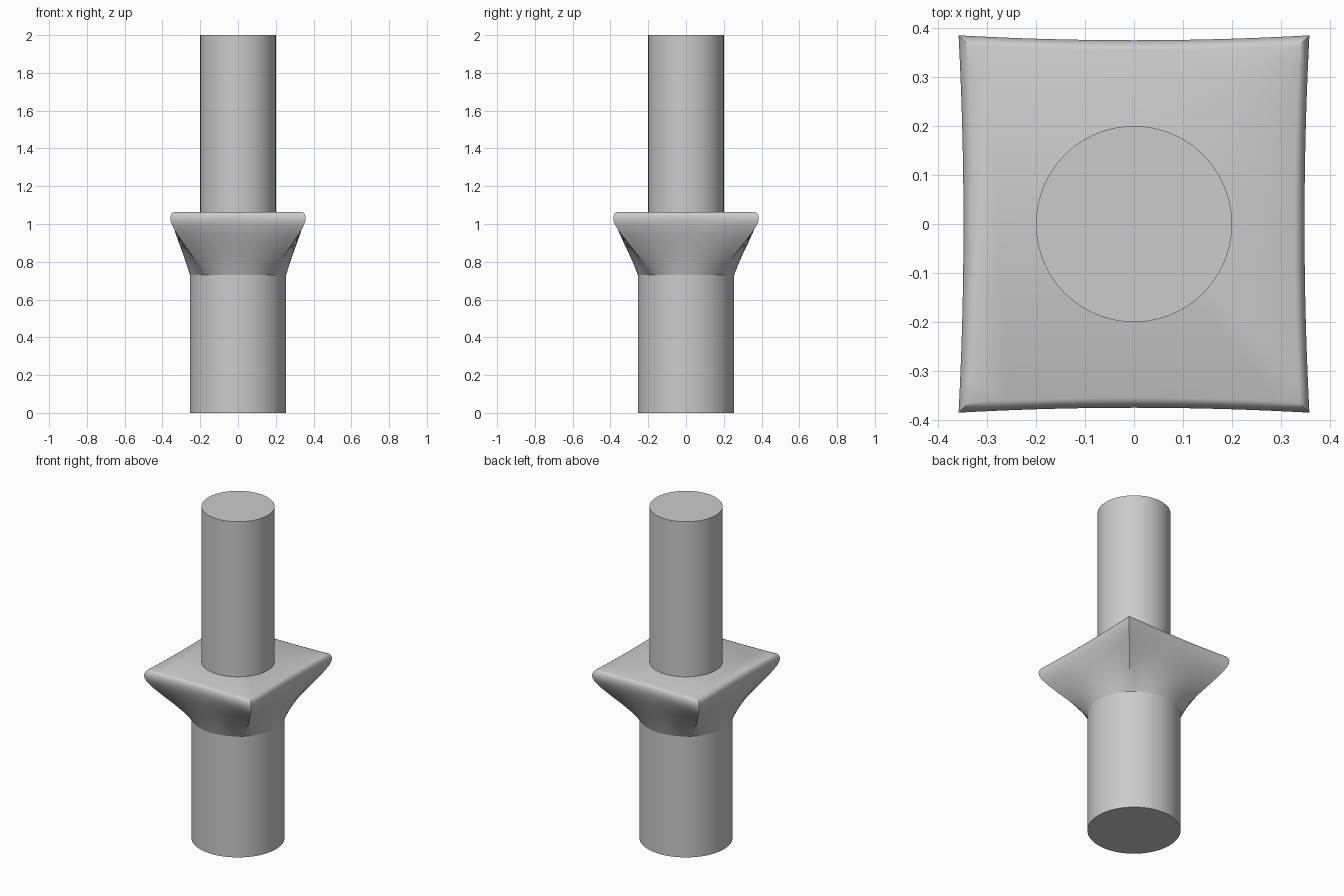
import bpy, bmesh, math

cube = bpy.data.objects.get("Cube")
if cube:
    bpy.data.objects.remove(cube)

GREY = (0.6, 0.6, 0.6, 1)
stone = bpy.data.materials.new("grey_stone")
stone.use_nodes = True
stone.diffuse_color = GREY
stone.node_tree.nodes["Principled BSDF"].inputs["Base Color"].default_value = GREY

SIDES = 96
SHAFT_R = 0.255
HALF_X, HALF_Y = 0.358, 0.385   # capital corners
DIP = 0.01                      # how far each side bows inward


def circle(radius):
    step = 2 * math.pi / SIDES
    return [(radius * math.cos(i * step), radius * math.sin(i * step)) for i in range(SIDES)]


def bowed_rectangle(inset):
    """Rectangle with concave sides, matched point by point to the circle."""
    ring = []
    for c, s in circle(1):
        m = max(abs(c), abs(s))
        u, v = c / m, s / m
        x = u * (HALF_X - inset - DIP * (1 - v * v))
        y = v * (HALF_Y - inset - DIP * (1 - u * u))
        ring.append((x, y))
    return ring


def loft(name, layers):
    """Skin a stack of (outline, height) rings and cap both ends."""
    bm = bmesh.new()
    rings = [[bm.verts.new((x, y, z)) for x, y in pts] for pts, z in layers]
    for low, high in zip(rings, rings[1:]):
        for i in range(SIDES):
            j = (i + 1) % SIDES
            bm.faces.new((low[i], low[j], high[j], high[i]))
    bm.faces.new(rings[0][::-1])
    bm.faces.new(rings[-1])
    mesh = bpy.data.meshes.new(name)
    bm.to_mesh(mesh)
    bm.free()
    mesh.materials.append(stone)
    obj = bpy.data.objects.new(name, mesh)
    bpy.context.collection.objects.link(obj)
    bpy.ops.object.select_all(action="DESELECT")
    obj.select_set(True)
    bpy.context.view_layer.objects.active = obj
    bpy.ops.object.shade_smooth_by_angle(angle=math.radians(35))
    return obj


# Lower shaft and upper shaft
loft("lower_shaft", [(circle(SHAFT_R), 0), (circle(SHAFT_R), 0.73)])
loft("upper_shaft", [(circle(0.2), 1.06), (circle(0.2), 2)])

# Flared capital: round below, bowed rectangle above, with a softened rim
# Each entry: height, blend from round to square, rim inset
profile = [(0.73, 0, 0), (0.78, 0.16, 0), (0.84, 0.38, 0), (0.9, 0.62, 0),
           (0.95, 0.81, 0), (0.99, 0.94, 0), (1.015, 0.99, 0), (1.035, 1, 0),
           (1.05, 1, 0.004), (1.06, 1, 0.011), (1.064, 1, 0.02)]
layers = []
for z, blend, inset in profile:
    outline = [(a + (c - a) * blend, b + (d - b) * blend)
               for (a, b), (c, d) in zip(circle(SHAFT_R), bowed_rectangle(inset))]
    layers.append((outline, z))
loft("flared_capital", layers)
